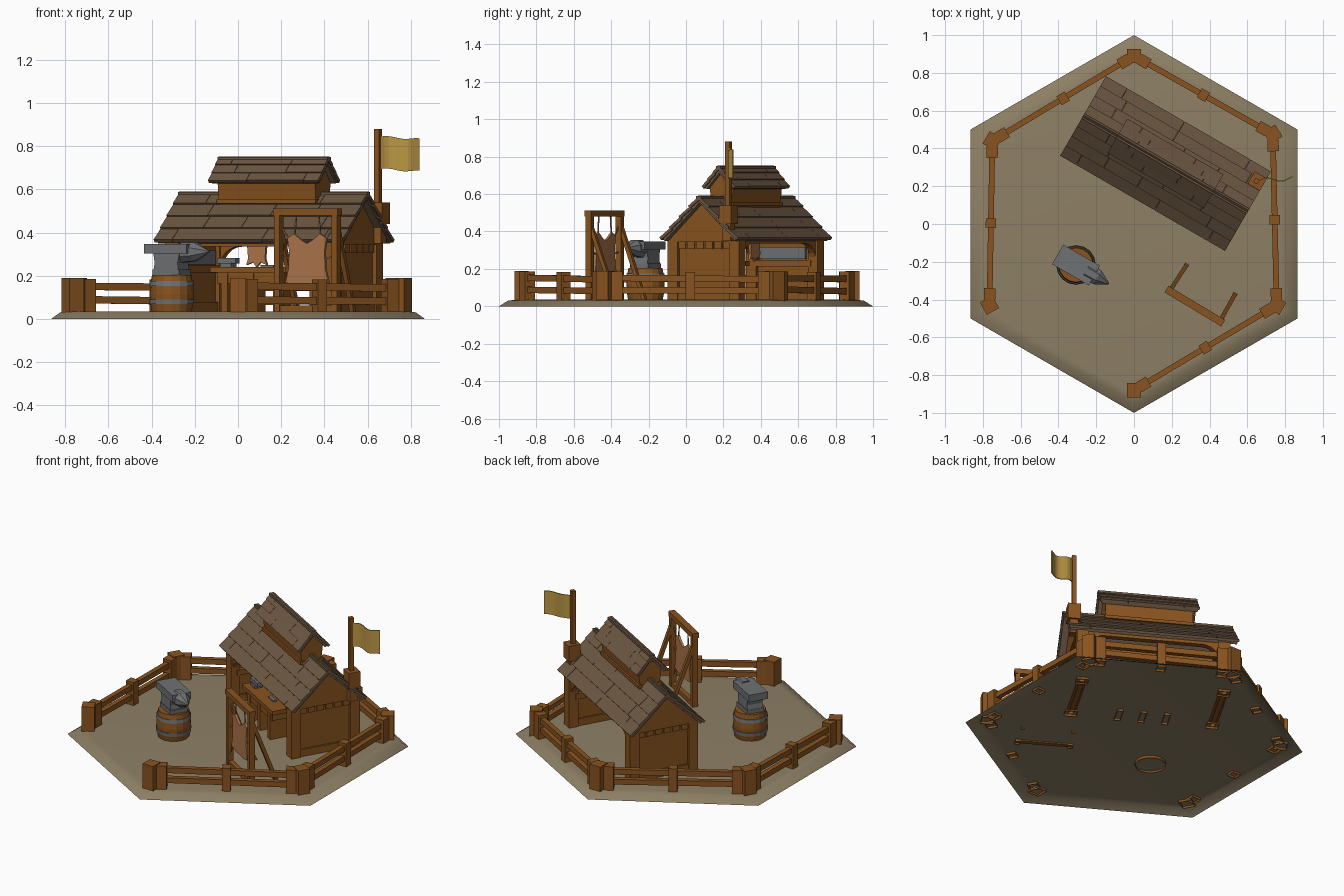
import bpy, bmesh, math, random
from mathutils import Matrix, Vector

if "Cube" in bpy.data.objects:
    bpy.data.objects.remove(bpy.data.objects["Cube"])
random.seed(4)

def material(name, rgb):
    m = bpy.data.materials.new(name)
    m.diffuse_color = (*rgb, 1)
    m.use_nodes = True
    m.node_tree.nodes["Principled BSDF"].inputs["Base Color"].default_value = m.diffuse_color
    return m

DIRT = material("dirt", (0.27, 0.215, 0.13))
WOOD = material("wood", (0.25, 0.088, 0.014))
ROOF = material("roof_planks", (0.15, 0.094, 0.055))
IRON = material("iron", (0.16, 0.165, 0.173))
HIDE = material("hide", (0.42, 0.18, 0.07))
FLAG = material("flag_cloth", (0.50, 0.31, 0.06))
I = Matrix.Identity(4)

def place(x, y, deg):
    return Matrix.Translation((x, y, 0)) @ Matrix.Rotation(math.radians(deg), 4, 'Z')

def finish(name, mat, bm):
    bmesh.ops.recalc_face_normals(bm, faces=bm.faces)
    # everything standing on the ground is open underneath
    low = [f for f in bm.faces if all(v.co.z < .025 for v in f.verts)]
    bmesh.ops.delete(bm, geom=low, context='FACES')
    me = bpy.data.meshes.new(name)
    bm.to_mesh(me)
    bm.free()
    me.materials.append(mat)
    ob = bpy.data.objects.new(name, me)
    bpy.context.collection.objects.link(ob)
    return ob

def box(bm, c, s, M=I, R=I):
    T = M @ Matrix.Translation(c) @ R @ Matrix.Diagonal((*s, 1))
    bmesh.ops.create_cube(bm, size=1, matrix=T)

def post(bm, x, y, top, sx, sy, M=I, R=I):
    """Box rising from just below the ground surface."""
    box(bm, (x, y, (top + .02) / 2), (sx, sy, top - .02), M, R)

def beam(bm, p, q, w, h, M=I):
    p, q = Vector(p), Vector(q)
    d = q - p
    R = d.to_track_quat('X', 'Z').to_matrix().to_4x4()
    box(bm, (p + q) / 2, (d.length, w, h), M, R)

def prism(bm, pts, depth, M=I):
    """Extrude an (x, z) outline along y, centred."""
    f = bm.faces.new([bm.verts.new(M @ Vector((x, -depth / 2, z))) for x, z in pts])
    r = bmesh.ops.extrude_face_region(bm, geom=[f])
    off = M.to_3x3() @ Vector((0, depth, 0))
    bmesh.ops.translate(bm, vec=off, verts=[v for v in r['geom'] if isinstance(v, bmesh.types.BMVert)])

def loft(bm, rings):
    """Skin closed rings of points, capping both ends."""
    vs = [[bm.verts.new(p) for p in ring] for ring in rings]
    n = len(vs[0])
    for a, b in zip(vs, vs[1:]):
        for i in range(n):
            bm.faces.new((a[i], a[(i + 1) % n], b[(i + 1) % n], b[i]))
    bm.faces.new(vs[0])
    bm.faces.new(vs[-1])

def circle(r, z, n, phase=0.0, x=0, y=0):
    return [Vector((x + r * math.cos(phase + 2 * math.pi * i / n),
                    y + r * math.sin(phase + 2 * math.pi * i / n), z)) for i in range(n)]

# hexagonal ground shell with a softly shaded rim
bm = bmesh.new()
loft(bm, [circle(r, z, 6, math.pi / 2) for r, z in ((1, 0), (.95, .031), (.9, .035))])
slab = finish("ground_slab", DIRT, bm)
for p in slab.data.polygons:
    p.use_smooth = True

# fence: five sides, front left side open
corners = [Vector(p) for p in ((0, -.88, 0), (.755, -.43, 0), (.735, .475, 0),
                               (0, .89, 0), (-.75, .44, 0), (-.765, -.43, 0))]
posts, rails = bmesh.new(), bmesh.new()
for c in corners:
    post(posts, c.x, c.y, .19, .075, .075, I, Matrix.Rotation(math.atan2(c.y, c.x), 4, 'Z'))
for a, b in zip(corners, corners[1:]):
    d = (b - a).normalized()
    R = Matrix.Rotation(math.atan2(d.y, d.x), 4, 'Z')
    for p in (a + d * .06, b - d * .06):
        post(posts, p.x, p.y, .185, .06, .06, I, R)
    m = (a + b) / 2
    post(posts, m.x, m.y, .183, .05, .055, I, R)
    for z in (.085, .148):
        tilt = random.uniform(-.006, .006)
        beam(rails, a + Vector((0, 0, z - tilt)), b + Vector((0, 0, z + tilt)), .03, .034)
finish("fence_posts", WOOD, posts)
finish("fence_rails", WOOD, rails)

# shed frame of reference: u along the ridge, v across
B = place(.167, .32, -30)

# gable end walls
bm, trim = bmesh.new(), bmesh.new()
for s in (-1, 1):
    E = B @ Matrix.Translation((s * .42, 0, 0)) @ Matrix.Rotation(math.pi / 2, 4, 'Z')
    prism(bm, [(-.19, .02), (.19, .02), (.19, .385), (0, .565), (-.19, .385)], .03, E)
    prism(trim, [(-.215, .345), (.215, .345), (.215, .365), (0, .57), (-.215, .365)], .07, E)
    for v in (-.19, .19):
        post(trim, s * .42, v, .38, .07, .06, B)
    box(trim, (s * .42, 0, .055), (.055, .36, .05), B)
    box(trim, (s * .395, 0, .23), (.03, .36, .035), B)
    for k in range(6):
        box(trim, (s * .437, -.14 + k * .056, .326), (.012, .044, .038), B)
finish("end_walls", WOOD, bm)
finish("end_wall_trim", WOOD, trim)

# arched openings on both long sides
bm = bmesh.new()
arc = [(-.29 - .1 * math.sin(t), .235 + .1 * math.cos(t)) for t in [k * math.pi / 12 for k in range(7)]]
half = [(-.42, .385), (-.42, .15), (-.39, .15)] + arc[::-1]
outline = half + [(-x, z) for x, z in reversed(half)]
for v in (-.19, .19):
    prism(bm, outline, .035, B @ Matrix.Translation((0, v, 0)))
finish("arched_sides", WOOD, bm)

# plank roofs in overlapping rows
def roof(name, a, b, z0, z1, rows, cuts_per_row):
    bm = bmesh.new()
    ang, L = math.atan2(z1 - z0, b), math.hypot(b, z1 - z0)
    for s in (-1, 1):
        R = Matrix.Rotation(-s * ang, 4, 'X')
        n = Vector((0, s * math.sin(ang), math.cos(ang)))
        mid = Vector((0, s * b / 2, (z0 + z1) / 2))
        box(bm, mid - n * .018, (2 * a - .02, L - .01, .016), B, R)
        for r in range(rows):
            t = (r + .5) / rows
            c = Vector((0, s * b * t, z1 + (z0 - z1) * t)) - n * .006
            step = 2 * a / cuts_per_row
            cuts = [-a] + [-a + step * (k + random.uniform(.25, .75)) for k in range(cuts_per_row)] + [a]
            for u0, u1 in zip(cuts, cuts[1:]):
                Rt = Matrix.Rotation(-s * (ang - random.uniform(.08, .12)), 4, 'X')
                box(bm, c + Vector(((u0 + u1) / 2, 0, 0)),
                    (u1 - u0 - .002, L / rows * 1.08, .016), B, Rt)
    box(bm, (0, 0, z1 - .008), (2 * a, .03, .014), B)
    finish(name, ROOF, bm)

roof("main_roof", .505, .237, .365, .59, 4, 3)
roof("upper_roof", .295, .1, .64, .752, 3, 2)

# raised vent under the upper roof
bm = bmesh.new()
prism(bm, [(-.06, .52), (.06, .52), (.075, .655), (0, .73), (-.075, .655)], .52,
      B @ Matrix.Rotation(math.pi / 2, 4, 'Z'))
box(bm, (0, 0, .545), (.53, .15, .02), B)
finish("vent_walls", WOOD, bm)

# flag post and flag
bm = bmesh.new()
box(bm, (.467, .163, .49), (.075, .075, .1), B)
box(bm, (.467, .163, .41), (.05, .05, .12), B)
box(bm, (.463, .16, .7), (.026, .026, .36), B)
finish("flag_post", WOOD, bm)
bm = bmesh.new()
cols = []
for i in range(11):
    t = i / 10
    y = .225 + .012 * math.sin(t * 7) + .015 * t
    cols.append([bm.verts.new((.66 + .18 * t, y, z - .012 * t + .004 * math.sin(t * 8)))
                 for z in (.695, .745, .795, .845)])
for a, b in zip(cols, cols[1:]):
    for j in range(3):
        bm.faces.new((a[j], b[j], b[j + 1], a[j + 1]))
flag = finish("flag", FLAG, bm)
flag.modifiers.new("thickness", 'SOLIDIFY').thickness = .006

# workbench with tools
bm = bmesh.new()
box(bm, (0, -.165, .228), (.42, .13, .026), B)
box(bm, (0, -.165, .19), (.36, .1, .05), B)
for u in (-.14, 0, .14):
    post(bm, u, -.165, .21, .035, .11, B)
finish("workbench", WOOD, bm)
bm = bmesh.new()
box(bm, (-.15, -.165, .25), (.06, .05, .02), B)
box(bm, (-.15, -.165, .27), (.1, .035, .025), B)
box(bm, (.06, -.16, .245), (.07, .02, .012), B)
box(bm, (-.398, 0, .285), (.012, .28, .065), B)
finish("bench_tools", IRON, bm)

# small hide hung inside the shed
bm = bmesh.new()
prism(bm, [(-.05, .335), (.05, .335), (.045, .28), (.055, .25), (.02, .262), (0, .24),
           (-.02, .262), (-.055, .25), (-.045, .28)], .014, B @ Matrix.Translation((-.09, 0, 0)))
finish("small_hide", HIDE, bm)
bm = bmesh.new()
box(bm, (0, 0, .35), (.82, .025, .025), B)
finish("tie_beam", WOOD, bm)

# barrel with iron hoops
X, Y = -.307, -.217
def radius(z):
    return .102 - .01 * ((z - .115) / .085) ** 2
bm = bmesh.new()
loft(bm, [circle(radius(z), z, 16, 0, X, Y) for z in (.02, .07, .115, .16, .205)])
finish("barrel", WOOD, bm)
bm = bmesh.new()
for z in (.08, .165):
    loft(bm, [circle(radius(z + d) + .004, z + d, 16, 0, X, Y) for d in (-.011, .011)])
finish("barrel_hoops", IRON, bm)

# anvil
A = place(X, Y, -30)
bm = bmesh.new()
box(bm, (0, 0, .215), (.14, .11, .03), A)
prism(bm, [(-.07, .22), (.065, .22), (.06, .26), (.07, .305), (-.07, .305), (-.062, .26)], .1, A)
box(bm, (0, 0, .325), (.225, .12, .045), A)
loft(bm, [[A @ Vector((x, r * math.cos(k * math.pi / 4 + .39), zc + r * math.sin(k * math.pi / 4 + .39)))
           for k in range(8)] for x, r, zc in ((.06, .05, .308), (.13, .046, .311), (.2, .004, .312))])
finish("anvil", IRON, bm)

# hide stretching frame with rear props
F = place(.322, -.435, -31)
bm = bmesh.new()
for s in (-1, 1):
    post(bm, s * .155, 0, .5, .03, .035, F)
    beam(bm, (s * .155, .01, .42), (s * .15, .16, .03), .022, .022, F)
box(bm, (0, 0, .495), (.35, .04, .032), F)
box(bm, (0, 0, .045), (.34, .03, .035), F)
finish("stretching_frame", WOOD, bm)
bm = bmesh.new()
side = [(.03, .365), (.07, .395), (.105, .375), (.095, .31), (.1, .23), (.115, .17), (.06, .16)]
prism(bm, [(0, .35)] + side + [(-x, z) for x, z in reversed(side)], .014, F)
finish("stretched_hide", HIDE, bm)
bm = bmesh.new()
for s in (-1, 1):
    for p, q in (((.07, .385), (.06, .485)), ((.1, .37), (.145, .43)),
                 ((.095, .28), (.145, .29)), ((.11, .175), (.145, .1))):
        beam(bm, (s * p[0], 0, p[1]), (s * q[0], 0, q[1]), .006, .006, F)
finish("hide_cords", HIDE, bm)
